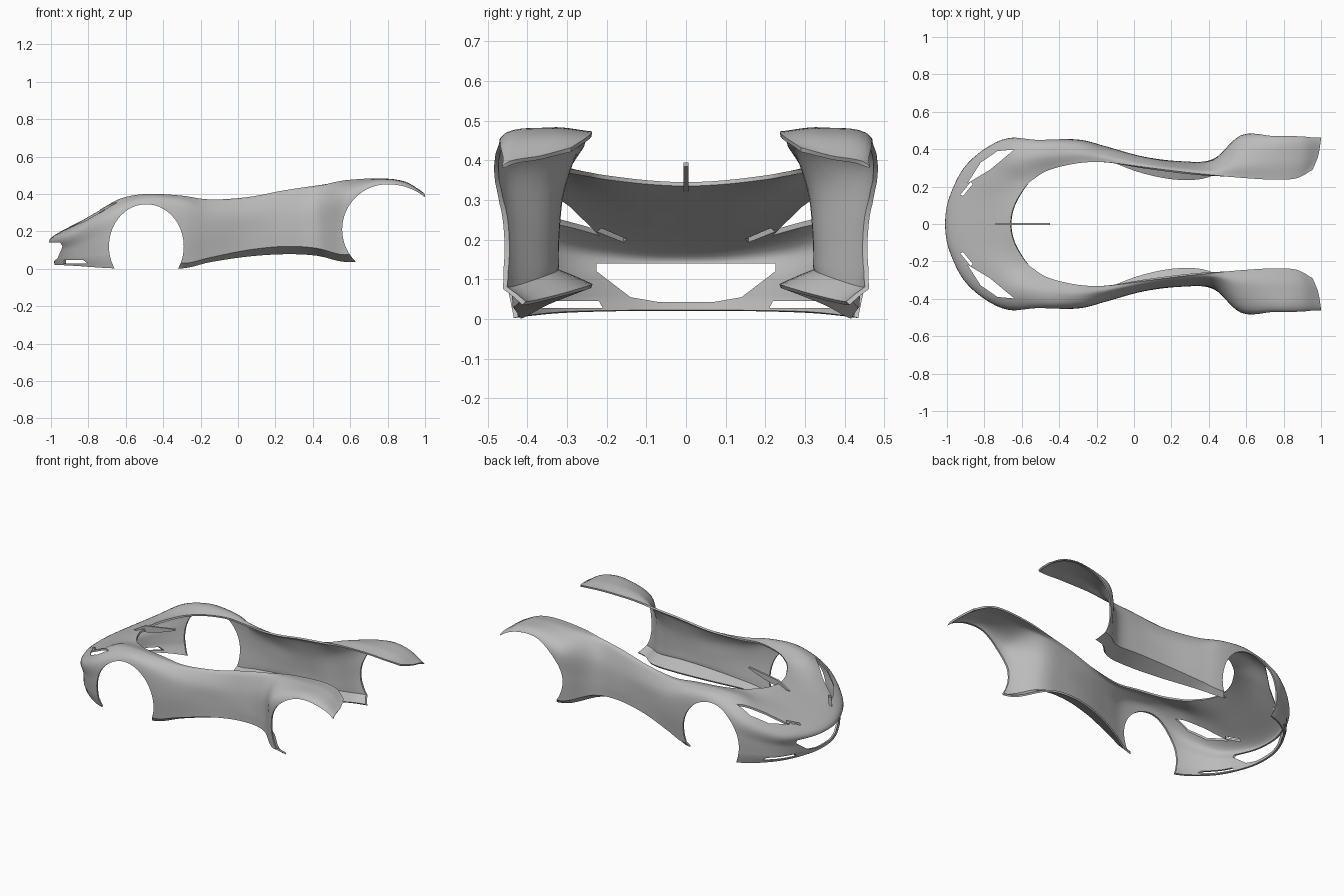
import bpy, bmesh, math
from mathutils import Vector

if "Cube" in bpy.data.objects:
    bpy.data.objects.remove(bpy.data.objects["Cube"], do_unlink=True)

grey = bpy.data.materials.new("body_grey")
grey.use_nodes = True
colour = (0.5, 0.5, 0.5, 1)
grey.diffuse_color = colour
grey.node_tree.nodes["Principled BSDF"].inputs["Base Color"].default_value = colour


def make_object(name, bm):
    mesh = bpy.data.meshes.new(name)
    bm.to_mesh(mesh)
    bm.free()
    obj = bpy.data.objects.new(name, mesh)
    mesh.materials.append(grey)
    bpy.context.collection.objects.link(obj)
    return obj


def prism(name, outline, axis, low, high):
    """Extrude a flat outline along one axis."""
    place = {"x": lambda a, b, d: (d, a, b),
             "y": lambda a, b, d: (a, d, b),
             "z": lambda a, b, d: (a, b, d)}[axis]
    bm = bmesh.new()
    face = bm.faces.new([bm.verts.new(place(a, b, low)) for a, b in outline])
    new = bmesh.ops.extrude_face_region(bm, geom=[face])["geom"]
    shift = Vector(place(0, 0, high - low))
    bmesh.ops.translate(bm, vec=shift, verts=[g for g in new if isinstance(g, bmesh.types.BMVert)])
    bmesh.ops.recalc_face_normals(bm, faces=bm.faces)
    return make_object(name, bm)


def spline(before, points, after, steps):
    """Smooth curve through the points, with phantom end points."""
    chain = [before, *points, after]
    result = []
    for i in range(1, len(chain) - 2):
        p, q, r, s = chain[i - 1:i + 3]
        for k in range(steps):
            t = k / steps
            result.append(0.5 * (2 * q + (r - p) * t + (2 * p - 5 * q + 4 * r - s) * t ** 2
                                 + (3 * q - p - 3 * r + s) * t ** 3))
    return result + [points[-1]]


def rail(xs, ys, zs):
    """Lengthwise curve from the centre of the nose to the tail."""
    pts = [Vector(p) for p in zip(xs, ys, zs)]
    mirrored = Vector((pts[1].x, -pts[1].y, pts[1].z))
    return spline(mirrored, pts, 2 * pts[-1] - pts[-2], 6)


# Lengthwise rails of the left half
side_x = (-1, -.975, -.88, -.7, -.49, -.29, -.15, .05, .25, .42, .57, .75, .89, 1)


def raked(amount):
    return [x + amount if x < -.6 else x for x in side_x]


opening = rail(
    (-.66, -.64, -.58, -.53, -.45, -.3, -.15, .05, .25, .42, .56, .75, .87, .955),
    (0, .1, .2, .245, .29, .325, .33, .305, .28, .262, .248, .237, .245, .29),
    (.345, .35, .362, .37, .378, .383, .37, .383, .42, .445, .465, .473, .462, .432))
crown = rail(
    (-.83, -.81, -.73, -.63, -.49, -.31, -.16, .05, .25, .42, .56, .75, .89, .985),
    (0, .14, .26, .345, .37, .385, .365, .325, .3, .29, .33, .345, .35, .365),
    (.26, .27, .318, .375, .4, .39, .365, .363, .39, .425, .467, .483, .467, .412))
shoulder = rail(
    side_x,
    (0, .15, .32, .44, .445, .44, .405, .355, .325, .335, .462, .467, .467, .455),
    (.165, .172, .205, .29, .36, .34, .3, .29, .3, .33, .4, .455, .443, .392))
waist = rail(
    raked(.01),
    (0, .15, .325, .452, .455, .45, .415, .36, .335, .345, .467, .47, .47, .465),
    (.1, .1, .12, .18, .22, .2, .2, .2, .2, .2, .25, .3, .3, .33))
crease = rail(
    raked(.014),
    (0, .15, .325, .445, .45, .435, .405, .36, .335, .345, .455, .46, .46, .46),
    (.05, .05, .05, .06, .05, .03, .06, .1, .12, .11, .075, .1, .1, .12))
sill = rail(
    raked(.02),
    (0, .15, .315, .43, .43, .41, .35, .275, .24, .265, .395, .42, .42, .42),
    (.02, .02, .015, .003, 0, .003, .035, .065, .078, .07, .037, .04, .04, .06))

# Body shell: loft across the rails, mirror, thicken
bm = bmesh.new()
rows = []
for a, b, c, d, e, f in zip(opening, crown, shoulder, waist, crease, sill):
    section = spline(2 * a - b, [a, b, c, d, e], 2 * e - d, 6)
    section += [e.lerp(f, 0.5), f]
    rows.append([bm.verts.new(p) for p in section])
for r, s in zip(rows, rows[1:]):
    for j in range(len(r) - 1):
        bm.faces.new((r[j], s[j], s[j + 1], r[j + 1]))
body = make_object("body_shell", bm)
mirror = body.modifiers.new("mirror", "MIRROR")
mirror.use_axis = (False, True, False)
mirror.merge_threshold = 0.0005
thick = body.modifiers.new("thickness", "SOLIDIFY")
thick.thickness = 0.011
thick.offset = -1


def arch(cx, cz, front, back, height):
    """Wheel arch outline with different front and back radii."""
    out = []
    for i in range(64):
        t = math.tau * i / 64
        reach = back if math.cos(t) > 0 else front
        out.append((cx + reach * math.cos(t), cz + height * math.sin(t)))
    return out


# Wheel arches and mouth
cutters = [
    prism("front_arch_cutter", arch(-.49, .12, .2, .2, .225), "y", -1, 1),
    prism("rear_arch_cutter", arch(.8, .21, .243, .285, .242), "y", -1, 1),
    prism("mouth_cutter", [(-.225, .14), (-.225, .12), (-.14, .055), (-.07, .043), (.07, .043),
                           (.14, .055), (.225, .12), (.225, .14)], "x", -1.2, -.75),
]
# Headlight openings, slots above them, and lower vents
lamp = [(-.64, .398), (-.77, .29), (-.89, .218), (-.82, .328), (-.73, .39)]
slot = [(-.928, .157), (-.914, .15), (-.862, .213), (-.874, .225)]
vent = [(.21, .028), (.37, .028), (.36, .046), (.22, .046)]
for s in (1, -1):
    cutters.append(prism("lamp_cutter", [(x, s * y) for x, y in lamp], "z", .14, .6))
    cutters.append(prism("slot_cutter", [(x, s * y) for x, y in slot], "z", .14, .6))
    cutters.append(prism("vent_cutter", [(s * y, z) for y, z in vent], "x", -1.2, -.77))

for cutter in cutters:
    cutter.hide_render = True
    cut = body.modifiers.new(cutter.name, "BOOLEAN")
    cut.operation = "DIFFERENCE"
    cut.solver = "EXACT"
    cut.object = cutter

bpy.ops.object.select_all(action="DESELECT")
bpy.context.view_layer.objects.active = body
body.select_set(True)
for name in [m.name for m in body.modifiers]:
    bpy.ops.object.modifier_apply(modifier=name)
for cutter in cutters:
    bpy.data.objects.remove(cutter, do_unlink=True)
bpy.ops.object.shade_smooth_by_angle(angle=math.radians(35))

# Thin blade on the centre of the scuttle
prism("centre_blade", [(-.74, .315), (-.64, .325), (-.56, .345), (-.45, .385),
                       (-.45, .395), (-.66, .362)], "y", -.006, .006)
